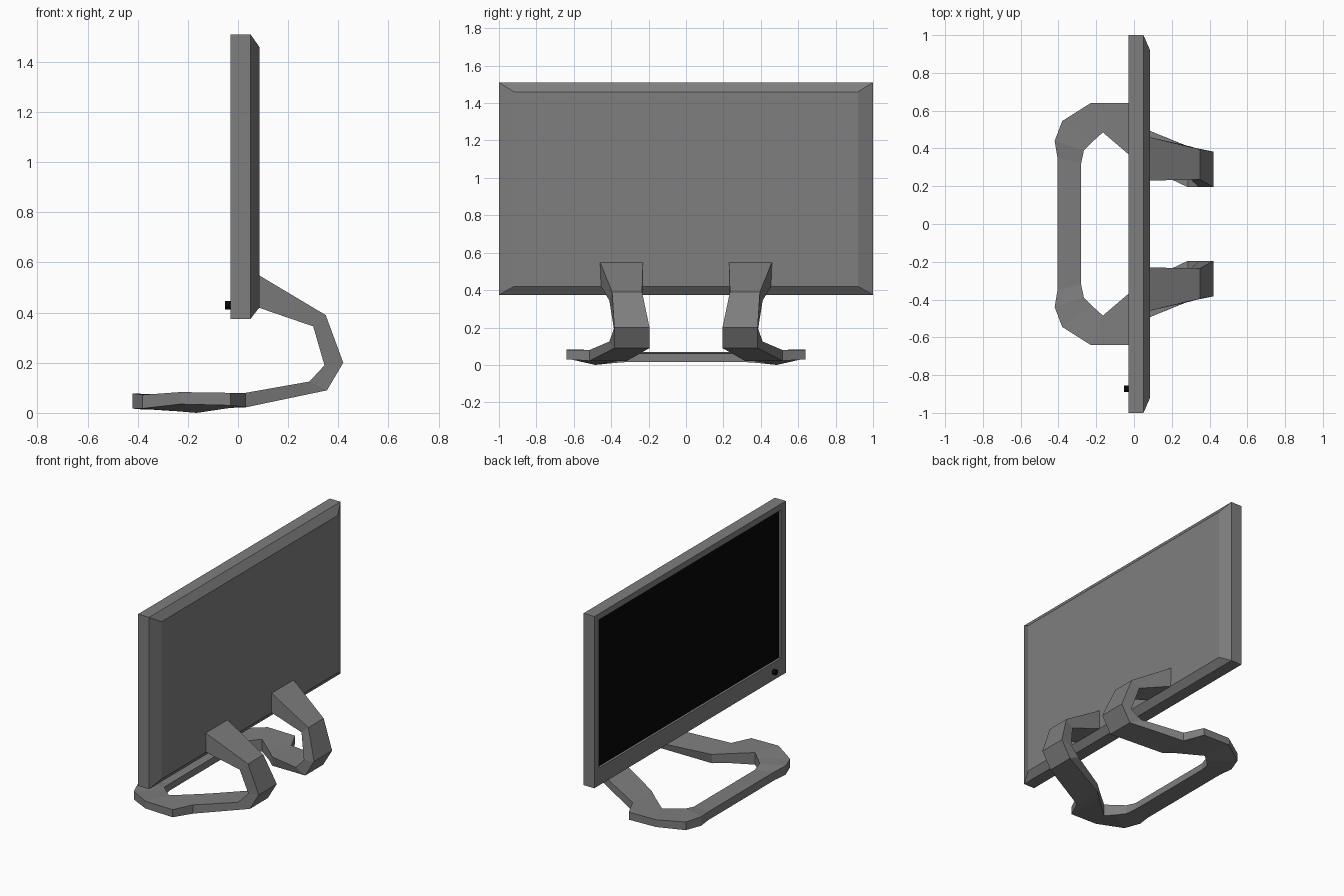
import bpy, bmesh, math

if "Cube" in bpy.data.objects:
    bpy.data.objects.remove(bpy.data.objects["Cube"])


def material(name, value):
    m = bpy.data.materials.new(name)
    m.diffuse_color = (value, value, value, 1)
    m.use_nodes = True
    m.node_tree.nodes["Principled BSDF"].inputs["Base Color"].default_value = m.diffuse_color
    return m


grey = material("body grey", 0.21)
black = material("screen black", 0.0025)


def loft(name, rings, mats, cap_start=True, cap_end=True):
    """Skin a list of equal-length rings; the start cap takes the last material."""
    bm = bmesh.new()
    vs = [[bm.verts.new(p) for p in r] for r in rings]
    for a, b in zip(vs, vs[1:]):
        n = len(a)
        for i in range(n):
            j = (i + 1) % n
            bm.faces.new((a[i], a[j], b[j], b[i]))
    if cap_start:
        bm.faces.new(vs[0]).material_index = len(mats) - 1
    if cap_end:
        bm.faces.new(vs[-1])
    bmesh.ops.recalc_face_normals(bm, faces=bm.faces)
    me = bpy.data.meshes.new(name)
    bm.to_mesh(me)
    bm.free()
    for m in mats:
        me.materials.append(m)
    ob = bpy.data.objects.new(name, me)
    bpy.context.collection.objects.link(ob)
    return ob


def rect(x, half, z0, z1):
    return [(x, -half, z0), (x, half, z0), (x, half, z1), (x, -half, z1)]


# Monitor panel: recessed screen, bezel, sides and chamfered back
loft("monitor_panel", [
    rect(-0.015, 0.95, 0.49, 1.47),
    rect(-0.03, 0.95, 0.49, 1.47),
    rect(-0.03, 1.0, 0.375, 1.51),
    rect(0.05, 1.0, 0.375, 1.51),
    rect(0.085, 0.92, 0.42, 1.46),
], [grey, black])

# Power button on the lower bezel
bpy.ops.mesh.primitive_cylinder_add(vertices=12, radius=0.017, depth=0.022,
                                    location=(-0.041, -0.872, 0.43),
                                    rotation=(0, math.pi / 2, 0))
button = bpy.context.object
button.name = "power_button"
button.data.materials.append(black)

# Half of the bent stand; each ring is: outside of bend (near, far centre),
# then inside of bend (far, near centre)
stand = loft("stand", [
    [(.082, .23, .55), (.082, .46, .55), (.082, .455, .42), (.082, .23, .42)],
    [(.35, .235, .39), (.35, .395, .39), (.30, .41, .345), (.30, .235, .345)],
    [(.42, .195, .20), (.42, .383, .20), (.345, .385, .19), (.345, .195, .19)],
    [(.355, .195, .09), (.355, .383, .09), (.285, .41, .125), (.285, .195, .125)],
    [(.03, .315, .022), (.03, .515, .022), (.03, .515, .08), (.03, .315, .08)],
    [(-.03, .37, .02), (-.03, .64, .03), (-.03, .64, .08), (-.03, .37, .08)],
    [(-.165, .485, 0), (-.23, .64, .035), (-.23, .64, .083), (-.165, .485, .08)],
    [(-.22, .435, .005), (-.38, .545, .018), (-.38, .545, .072), (-.22, .435, .075)],
    [(-.265, .39, .01), (-.42, .44, .018), (-.42, .44, .078), (-.265, .39, .07)],
    [(-.28, .32, .015), (-.405, .35, .015), (-.405, .35, .07), (-.28, .32, .06)],
    [(-.28, 0, .015), (-.405, 0, .015), (-.405, 0, .07), (-.28, 0, .06)],
], [grey], cap_end=False)
mirror = stand.modifiers.new("mirror", 'MIRROR')
mirror.use_axis = (False, True, False)
